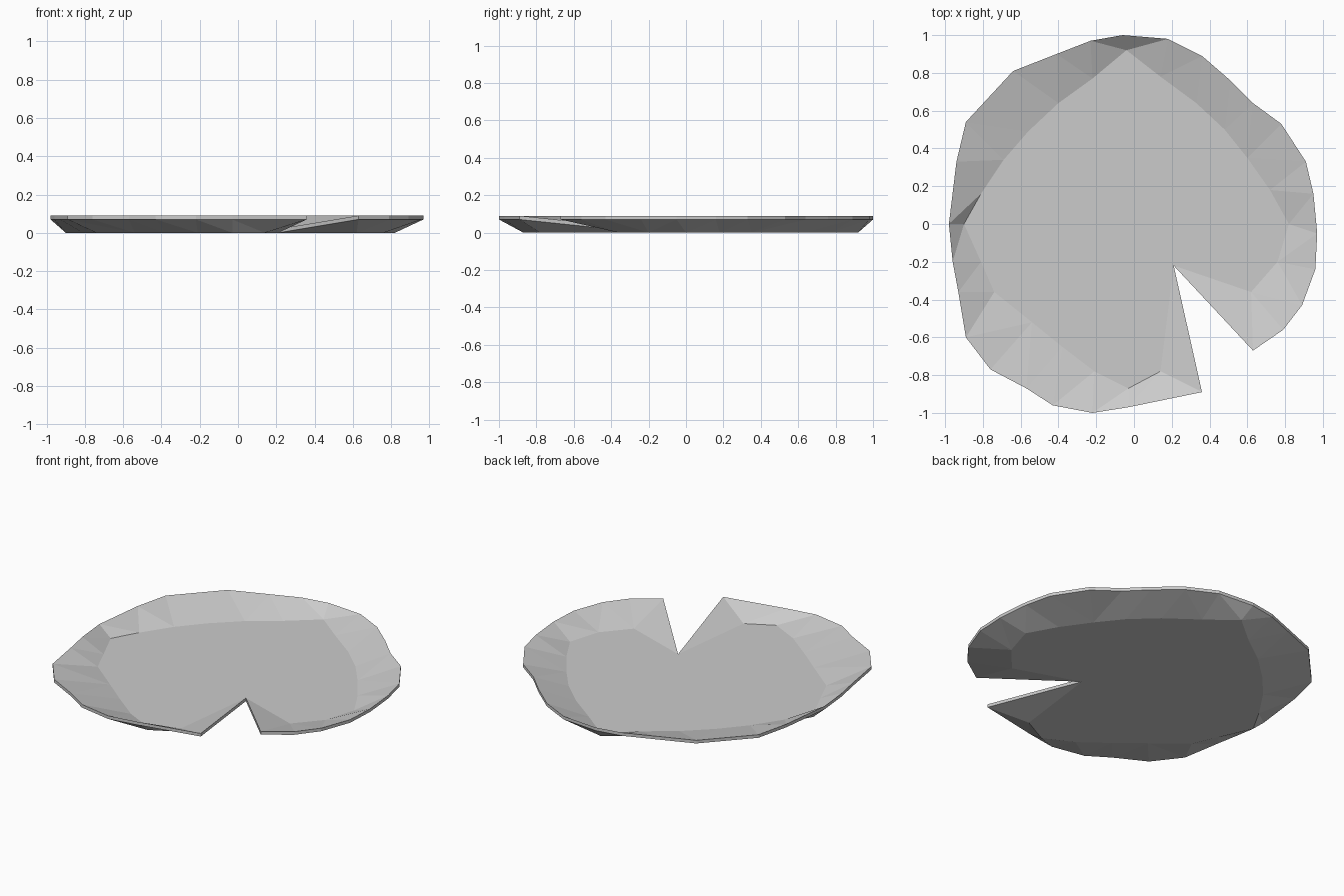
import bpy
import bmesh
from mathutils import Vector

default_cube = bpy.data.objects.get("Cube")
if default_cube:
    bpy.data.objects.remove(default_cube, do_unlink=True)

THICKNESS = 0.02
RIM_HEIGHT = 0.09


def outline(points, height):
    """Turn plan points in hundredths into positions at one height."""
    return [Vector((x / 100, y / 100, height)) for x, y in points]


def make_material(name, colour):
    material = bpy.data.materials.new(name)
    material.use_nodes = True
    material.diffuse_color = colour
    shader = material.node_tree.nodes["Principled BSDF"]
    shader.inputs["Base Color"].default_value = colour
    shader.inputs["Roughness"].default_value = 0.8
    return material


def bridge_open_loops(mesh, inner, outer):
    """Zip two open chains into triangles, taking the shorter diagonal."""
    i = j = 0
    while i < len(inner) - 1 or j < len(outer) - 1:
        if i == len(inner) - 1:
            step_outer = True
        elif j == len(outer) - 1:
            step_outer = False
        else:
            to_outer = (inner[i].co - outer[j + 1].co).length
            to_inner = (inner[i + 1].co - outer[j].co).length
            step_outer = to_outer < to_inner
        if step_outer:
            mesh.faces.new((inner[i], outer[j], outer[j + 1]))
            j += 1
        else:
            mesh.faces.new((inner[i], outer[j], inner[i + 1]))
            i += 1


# Raised rim, counterclockwise from one notch tip to the other
rim = outline([
    (63, -67), (79, -56), (89, -43), (96, -24), (97, -5), (95, 16),
    (91, 33), (78, 53), (63, 64), (51, 76), (36, 89), (18, 98),
    (-6, 100), (-23, 97), (-41, 90), (-64, 81), (-89, 54), (-94, 33),
    (-98, 0), (-96, -20), (-93, -36), (-89, -60), (-76, -77),
    (-57, -87), (-43, -96), (-22, -100), (-3, -97), (36, -89),
], RIM_HEIGHT)

# Edge of the flat floor, in the same order
floor = outline([
    (62, -36), (76, -20), (82, 0), (72, 18), (60, 35), (48, 50),
    (33, 64), (14, 78), (-4, 92), (-22, 77), (-40, 64), (-56, 49),
    (-69, 34), (-81, 16), (-90, 0), (-81, -20), (-74, -36),
    (-54, -52), (-38, -65), (-21, -78), (-3, -87), (14, -78),
], THICKNESS)
notch_point = Vector((0.21, -0.22, THICKNESS))

# Upper surface: flat floor, faceted rim and the two notch corners
bm = bmesh.new()
outer = [bm.verts.new(p) for p in rim]
inner = [bm.verts.new(p) for p in floor]
apex = bm.verts.new(notch_point)
bm.faces.new([apex] + inner)
bridge_open_loops(bm, inner, outer)
bm.faces.new((apex, outer[0], inner[0]))
bm.faces.new((apex, inner[-1], outer[-1]))

# Give the leaf an even vertical thickness
extruded = bmesh.ops.extrude_face_region(bm, geom=bm.faces[:], use_keep_orig=True)
underside = [v for v in extruded["geom"] if isinstance(v, bmesh.types.BMVert)]
bmesh.ops.translate(bm, verts=underside, vec=(0, 0, -THICKNESS))
bmesh.ops.recalc_face_normals(bm, faces=bm.faces[:])

leaf_mesh = bpy.data.meshes.new("floating_leaf")
bm.to_mesh(leaf_mesh)
bm.free()
leaf_mesh.materials.append(make_material("light grey", (0.6, 0.6, 0.6, 1)))
leaf = bpy.data.objects.new("floating_leaf", leaf_mesh)
bpy.context.collection.objects.link(leaf)
